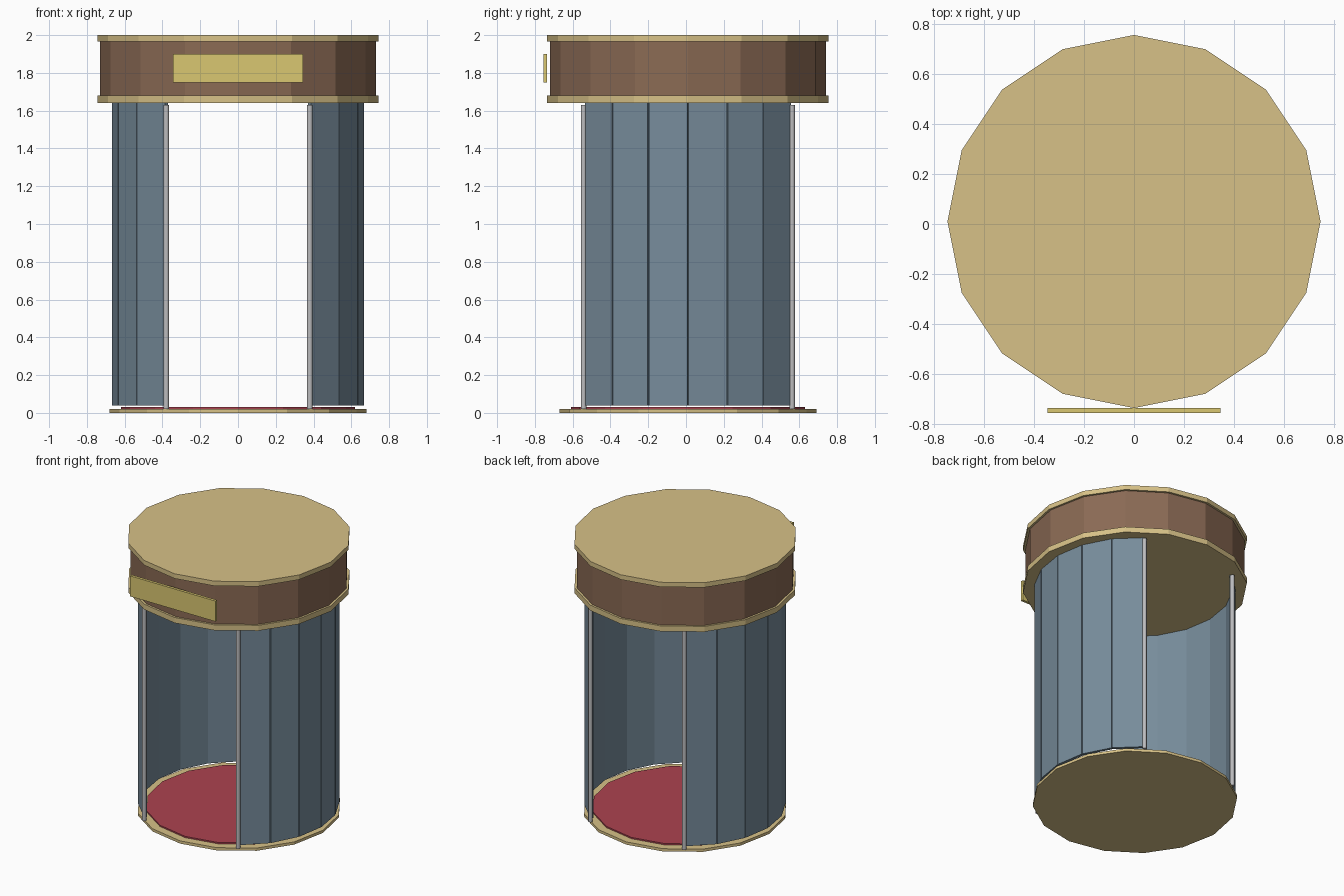
import bpy
from math import cos, sin, radians, tan

if "Cube" in bpy.data.objects:
    bpy.data.objects.remove(bpy.data.objects["Cube"], do_unlink=True)

CY = 0.01       # the round body sits slightly behind the sign
SIDES = 16


def material(name, rgb):
    """Flat colour given as sRGB bytes, stored as linear values."""
    colour = [((c / 255 + 0.055) / 1.055) ** 2.4 for c in rgb] + [1.0]
    m = bpy.data.materials.new(name)
    m.use_nodes = True
    m.diffuse_color = colour
    m.node_tree.nodes["Principled BSDF"].inputs["Base Color"].default_value = colour
    return m


brass = material("pale_brass", (215, 193, 135))
gold = material("sign_gold", (218, 199, 113))
brown = material("brown_wood", (138, 106, 84))
red = material("red_carpet", (172, 67, 80))
glass = material("blue_grey_glass", (119, 140, 155))
steel = material("steel", (188, 188, 190))


def finish(name, mat):
    ob = bpy.context.object
    ob.name = name
    ob.data.materials.append(mat)
    return ob


def disc(name, mat, radius, z0, z1, x=0.0, y=CY, sides=SIDES):
    bpy.ops.mesh.primitive_cylinder_add(vertices=sides, radius=radius, depth=z1 - z0,
                                        location=(x, y, (z0 + z1) / 2))
    return finish(name, mat)


def box(name, mat, size, location, turn=0.0):
    bpy.ops.mesh.primitive_cube_add(size=1, location=location, rotation=(0, 0, turn))
    ob = finish(name, mat)
    ob.scale = size
    return ob


# Floor
disc("base_plate", brass, 0.68, 0, 0.02)
disc("carpet", red, 0.62, 0.02, 0.03)

# Canopy drum between two trim plates
disc("lower_trim", brass, 0.745, 1.64, 1.68)
disc("canopy_drum", brown, 0.73, 1.68, 1.965)
disc("roof_plate", brass, 0.745, 1.965, 2.0)

# Sign plate on the front of the canopy
box("sign_plate", gold, (0.69, 0.02, 0.15), (0, -0.745, 1.825))

# Two curved walls of flat panels, open at the front and back
PANELS, HALF_ARC, APOTHEM = 6, radians(55), 0.65
step = 2 * HALF_ARC / PANELS
width = 2 * (APOTHEM - 0.01) * tan(step / 2)
for side, base in (("left", 0), ("right", radians(180))):
    for i in range(PANELS):
        a = base - HALF_ARC + (i + 0.5) * step
        box(f"{side}_wall_panel_{i + 1}", glass, (0.02, width, 1.60),
            (APOTHEM * cos(a), CY + APOTHEM * sin(a), 0.84), a)

# Posts at the wall ends
for sx, side in ((1, "left"), (-1, "right")):
    for sy, end in ((-1, "front"), (1, "back")):
        disc(f"{end}_{side}_post", steel, 0.015, 0.02, 1.63,
             sx * 0.38, CY + sy * 0.552, 12)
        bpy.ops.object.shade_smooth_by_angle(angle=radians(40))
